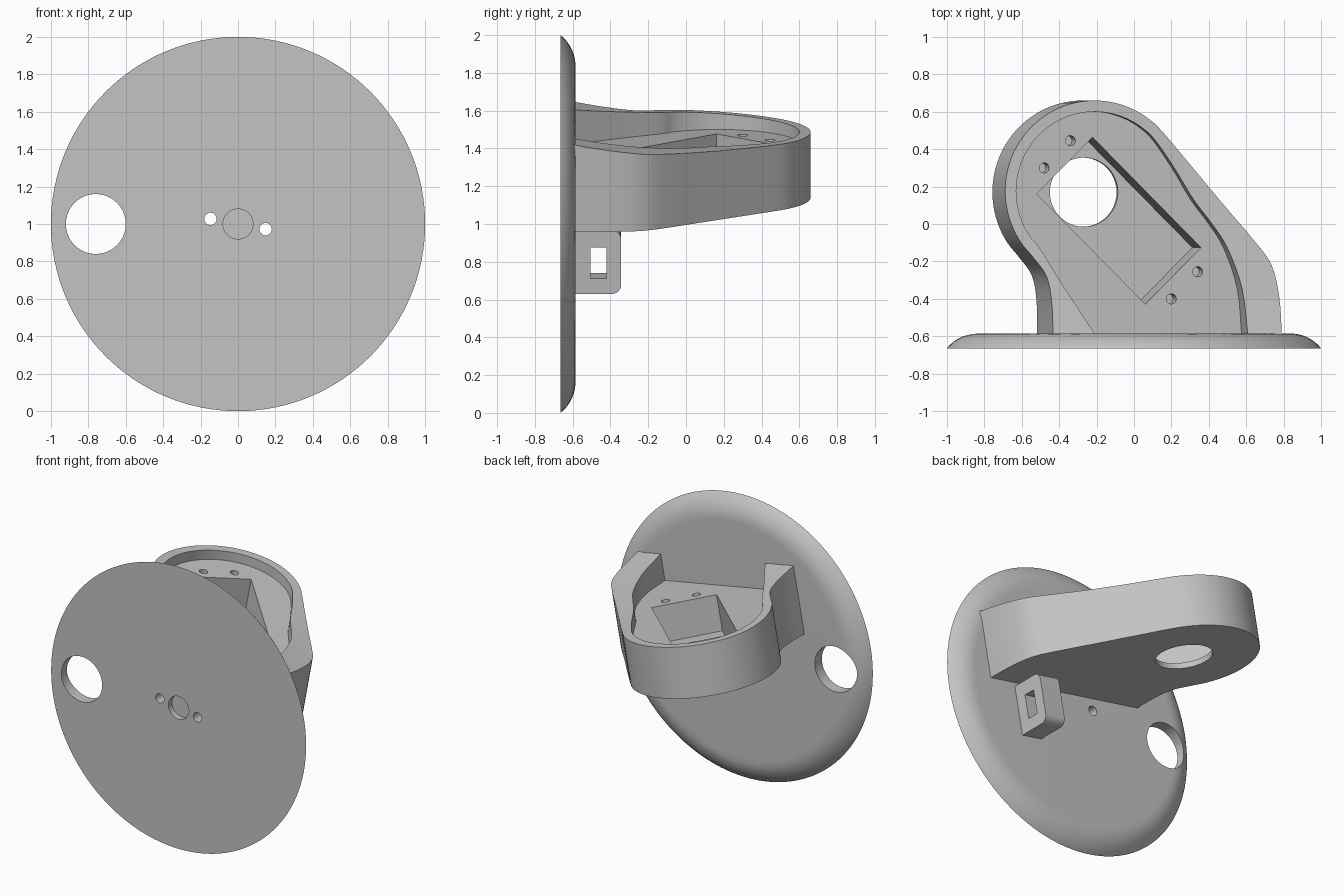
import bpy, bmesh, math
from mathutils import Matrix, Vector

if "Cube" in bpy.data.objects:
    bpy.data.objects.remove(bpy.data.objects["Cube"])

grey = bpy.data.materials.new("plain_grey")
grey.use_nodes = True
colour = (0.55, 0.55, 0.55, 1)
grey.diffuse_color = colour
grey.node_tree.nodes["Principled BSDF"].inputs["Base Color"].default_value = colour

# Frames: upright for the plate, tilted sideways for everything mounted on it
UPRIGHT = Matrix.Translation((0, 0, 1))
TILT = UPRIGHT @ Matrix.Rotation(math.radians(10.6), 4, 'Y')
FRONT, BACK = -0.665, -0.585


def finish(name, bm, frame):
    bmesh.ops.recalc_face_normals(bm, faces=bm.faces)
    bm.transform(frame)
    mesh = bpy.data.meshes.new(name)
    bm.to_mesh(mesh)
    bm.free()
    obj = bpy.data.objects.new(name, mesh)
    bpy.context.collection.objects.link(obj)
    mesh.materials.append(grey)
    return obj


def box(name, lo, hi, frame, spin=0, bevel=0):
    lo, hi = Vector(lo), Vector(hi)
    bm = bmesh.new()
    bmesh.ops.create_cube(bm, size=1)
    bm.transform(Matrix.Translation((lo + hi) / 2)
                 @ Matrix.Rotation(spin, 4, 'Z')
                 @ Matrix.Diagonal((*(hi - lo), 1)))
    if bevel:  # round the two edges on the +y side
        edges = [e for e in bm.edges if all(v.co.y > hi.y - 0.001 for v in e.verts)
                 and abs(e.verts[0].co.x - e.verts[1].co.x) > 0.01]
        bmesh.ops.bevel(bm, geom=edges, offset=bevel, segments=8,
                        profile=0.5, affect='EDGES')
    return finish(name, bm, frame)


def cylinder(centre, radius, depth, frame, along_y=False):
    bm = bmesh.new()
    bmesh.ops.create_cone(bm, cap_ends=True, segments=48, radius1=radius,
                          radius2=radius, depth=depth)
    if along_y:
        bm.transform(Matrix.Rotation(math.pi / 2, 4, 'X'))
    bm.transform(Matrix.Translation(centre))
    return finish("cutter", bm, frame)


def cut(obj, cutters):
    bpy.context.view_layer.objects.active = obj
    for c in cutters:
        c.hide_render = True
        mod = obj.modifiers.new("cut", 'BOOLEAN')
        mod.operation, mod.solver, mod.object = 'DIFFERENCE', 'EXACT', c
        bpy.ops.object.modifier_apply(modifier=mod.name)
        bpy.data.objects.remove(c)


def smooth(obj):
    bpy.ops.object.select_all(action='DESELECT')
    obj.select_set(True)
    bpy.context.view_layer.objects.active = obj
    bpy.ops.object.shade_smooth_by_angle(angle=math.radians(30))


def curve(points, steps=4):
    """Smooth path through the points."""
    pts = [Vector(p) for p in points]
    pts = [2 * pts[0] - pts[1]] + pts + [2 * pts[-1] - pts[-2]]
    path = []
    for a, b, c, d in zip(pts, pts[1:], pts[2:], pts[3:]):
        for i in range(steps):
            t = i / steps
            path.append(0.5 * (2 * b + (c - a) * t + (2 * a - 5 * b + 4 * c - d) * t * t
                               + (3 * b - a - 3 * c + d) * t ** 3))
    return path + [pts[-2]]


# Round plate with a rounded back edge
bm = bmesh.new()
arc, bend = 0.21, math.radians(51.7)
profile = [(0, FRONT), (1, FRONT)]
for i in range(1, 11):
    a = bend * (1 - i / 10)
    profile.append((1 - arc * (math.sin(bend) - math.sin(a)),
                    BACK - arc * (1 - math.cos(a))))
profile.append((0, BACK))
verts = [bm.verts.new((r, y, 0)) for r, y in profile]
edges = [bm.edges.new(pair) for pair in zip(verts, verts[1:])]
bmesh.ops.spin(bm, geom=verts + edges, cent=(0, 0, 0), axis=(0, 1, 0),
               angle=math.tau, steps=128, use_merge=False)
bmesh.ops.remove_doubles(bm, verts=bm.verts, dist=0.0001)
bmesh.ops.dissolve_limit(bm, angle_limit=0.01, verts=bm.verts, edges=bm.edges)
plate = finish("round_plate", bm, UPRIGHT)
cut(plate, [cylinder((-0.76, BACK, 0), 0.16, 0.4, UPRIGHT, True),
            cylinder((-0.15, BACK, 0), 0.033, 0.4, TILT, True),
            cylinder((0.15, BACK, 0), 0.033, 0.4, TILT, True),
            cylinder((0, FRONT, 0), 0.08, 0.08, UPRIGHT, True)])
smooth(plate)

# Tilted housing: tray with a raised rim that climbs towards the plate
HUB = Vector((-0.296, 0.17))
BOTTOM, FLOOR, POCKET = 0.0865, 0.3735, 0.125


def outline(left, radius, right):
    arc_pts = []
    for i in range(17):
        a = math.radians(225 - 185 * i / 16)
        arc_pts.append(HUB + radius * Vector((math.cos(a), math.sin(a))))
    return curve(left + arc_pts + right)


def rim_height(y):
    return 0.44 + 0.115 * ((0.67 - y) / 1.255) ** 2


outer = outline([(-0.545, -0.62), (-0.545, -0.43), (-0.57, -0.28)], 0.49,
                [(0.25, 0.283), (0.42, 0.08), (0.56, -0.085),
                 (0.655, -0.22), (0.693, -0.4), (0.70, -0.62)])
inner = outline([(-0.295, -0.62), (-0.40, -0.457), (-0.50, -0.30)], 0.43,
                [(0.135, 0.30), (0.238, 0.13), (0.34, -0.005),
                 (0.42, -0.135), (0.492, -0.35), (0.517, -0.62)])
bm = bmesh.new()
loops = [[bm.verts.new((p.x, p.y, BOTTOM)) for p in outer],
         [bm.verts.new((p.x, p.y, rim_height(p.y))) for p in outer],
         [bm.verts.new((p.x, p.y, rim_height(p.y))) for p in inner],
         [bm.verts.new((p.x, p.y, FLOOR)) for p in inner]]
for low, high in zip(loops, loops[1:]):
    for i in range(len(low) - 1):
        bm.faces.new((low[i], low[i + 1], high[i + 1], high[i]))
bm.faces.new(loops[0])
bm.faces.new(loops[3])
bm.faces.new([l[0] for l in loops] + [l[-1] for l in reversed(loops)])
housing = finish("housing", bm, TILT)

# Diagonal pocket, round opening and four screw holes
mid = Vector((-0.152, 0.0175))
cutters = [box("cutter", (mid.x - 0.417, mid.y - 0.214, POCKET),
               (mid.x + 0.417, mid.y + 0.214, 0.7), TILT, spin=-math.pi / 4),
           cylinder((HUB.x, HUB.y, BOTTOM), 0.185, 0.3, TILT)]
for x, y in ((0.133, -0.40), (0.276, -0.255), (-0.558, 0.30), (-0.416, 0.445)):
    cutters.append(cylinder((x, y, FLOOR), 0.027, 0.2, TILT))
cut(housing, cutters)
smooth(housing)

# Cable loop under the housing
loop = box("cable_loop", (0.34, -0.62, -0.283), (0.50, -0.343, 0.06), TILT, bevel=0.05)
cut(loop, [box("cutter", (0.2, -0.505, -0.20), (0.7, -0.42, -0.034), TILT)])
smooth(loop)
